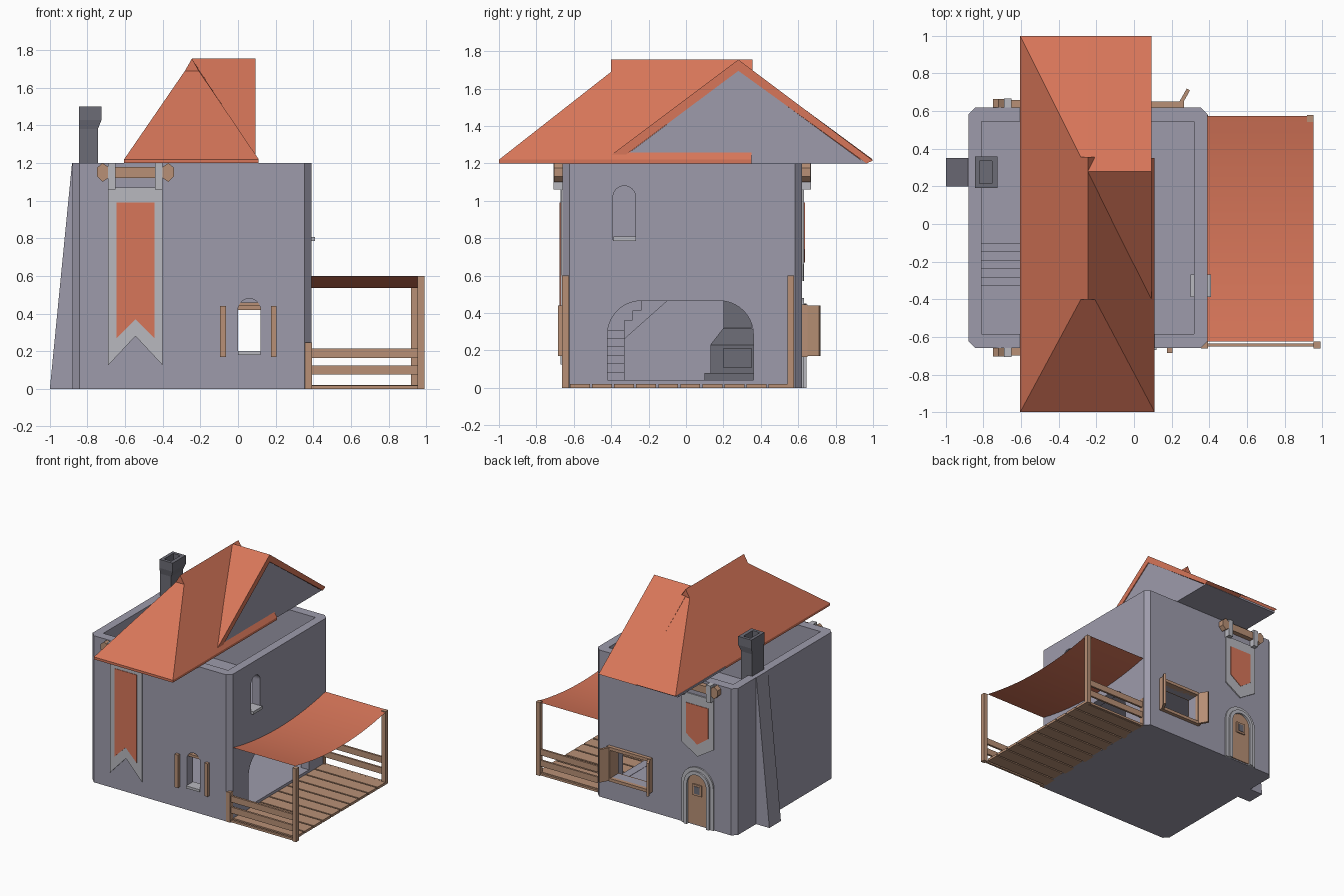
import bpy, bmesh
from math import sin, cos, pi

if "Cube" in bpy.data.objects:
    bpy.data.objects.remove(bpy.data.objects["Cube"])

def mat(name, c):
    m = bpy.data.materials.new(name)
    m.diffuse_color = (*c, 1)
    m.use_nodes = True
    m.node_tree.nodes["Principled BSDF"].inputs["Base Color"].default_value = m.diffuse_color
    return m
WALL = mat("plaster", (0.34, 0.33, 0.41))
LIGHT = mat("pale_trim", (0.48, 0.48, 0.52))
DARK = mat("dark_stone", (0.15, 0.15, 0.18))
TILE = mat("orange_cloth_tile", (0.68, 0.18, 0.10))
WOOD = mat("wood", (0.48, 0.28, 0.18))

def mesh(name, verts, faces, m, fix=True):
    bm = bmesh.new()
    vs = [bm.verts.new(v) for v in verts]
    for f in faces:
        bm.faces.new([vs[i] for i in f])
    if fix:
        bmesh.ops.recalc_face_normals(bm, faces=bm.faces)
    me = bpy.data.meshes.new(name)
    bm.to_mesh(me)
    bm.free()
    me.materials.append(m)
    ob = bpy.data.objects.new(name, me)
    bpy.context.scene.collection.objects.link(ob)
    return ob

def bridge(name, rings, m):
    n = len(rings[0])
    faces = [list(range(n)), list(range((len(rings) - 1) * n, len(rings) * n))]
    for r in range(len(rings) - 1):
        faces += [[r*n + i, r*n + (i+1) % n, (r+1)*n + (i+1) % n, (r+1)*n + i] for i in range(n)]
    return mesh(name, [v for ring in rings for v in ring], faces, m)

def prism(name, pts, axis, a, b, m):
    put = {'x': lambda p, q, t: (t, p, q), 'y': lambda p, q, t: (p, t, q), 'z': lambda p, q, t: (p, q, t)}[axis]
    return bridge(name, [[put(p, q, t) for p, q in pts] for t in (a, b)], m)

def box(name, x0, x1, y0, y1, z0, z1, m):
    return prism(name, [(x0, y0), (x1, y0), (x1, y1), (x0, y1)], 'z', z0, z1, m)

def loft(name, secs, m):
    return bridge(name, [[(a, c, z), (b, c, z), (b, d, z), (a, d, z)] for z, a, b, c, d in secs], m)

def arch(c, w, z0, z1, r=None, n=10):
    # upright outline with rounded upper corners
    r = r or w / 2
    h = w / 2 - r
    right = [(c + h + r*cos(pi/2*i/n), z1 - r + r*sin(pi/2*i/n)) for i in range(n + 1)]
    left = [(2*c - x, z) for x, z in reversed(right)]
    if h < 1e-6:
        left = left[1:]
    return [(c - w/2, z0), (c + w/2, z0)] + right + left

def cut(ob, *cutters):
    for c in cutters:
        md = ob.modifiers.new("cut", 'BOOLEAN')
        md.operation, md.solver, md.object = 'DIFFERENCE', 'EXACT', c
        c.hide_render = True
        bpy.context.view_layer.objects.active = ob
        bpy.ops.object.modifier_apply(modifier=md.name)
        bpy.data.objects.remove(c)

# House shell with chamfered corners, hollow room and openings
x0, x1, y0, y1, k = -0.88, 0.39, -0.66, 0.62, 0.037
shell = prism("house_walls", [(x0+k, y0), (x1-k, y0), (x1, y0+k), (x1, y1-k), (x1-k, y1), (x0+k, y1),
                              (x0, y1-k), (x0, y0+k)], 'z', 0, 1.2, WALL)
cut(shell,
    box("room", -0.81, 0.32, -0.585, 0.545, 0.04, 1.4, WALL),
    prism("porch_opening", arch(-0.03, 0.78, 0.042, 0.465, 0.18), 'x', 0.25, 0.5, WALL),
    prism("upper_opening", arch(-0.33, 0.12, 0.79, 1.08), 'x', 0.25, 0.5, WALL),
    prism("front_opening", arch(0.06, 0.12, 0.18, 0.48), 'y', -0.8, -0.5, WALL),
    box("back_opening", -0.10, 0.235, 0.5, 0.8, 0.19, 0.42, WALL))

# Upper floor around the stairwell
box("upper_floor", -0.60, 0.32, -0.585, 0.545, 0.58, 0.62, WALL)
box("upper_landing", -0.81, -0.60, -0.06, 0.545, 0.58, 0.62, WALL)

# Stairs: lower flight towards the left wall, then a turn to the back
for i in range(6):
    box("lower_step", -0.81, -0.32 - 0.05*i, -0.585, -0.33, 0.04 + 0.045*i, 0.085 + 0.045*i, WALL)
flight = [(-0.33, 0.26)]
for i in range(6):
    flight += [(-0.33 + 0.045*i, 0.31 + 0.0517*(i+1)), (-0.285 + 0.045*i, 0.31 + 0.0517*(i+1))]
prism("upper_flight", flight + [(-0.06, 0.50)], 'x', -0.81, -0.60, WALL)

# Fireplace, flue, chimney and outside buttress
box("hearth", -0.82, -0.55, 0.10, 0.45, 0.035, 0.08, DARK)
fire = loft("fireplace", [(0.08, -0.815, -0.6, 0.13, 0.42), (0.23, -0.815, -0.6, 0.13, 0.42),
                          (0.32, -0.815, -0.73, 0.20, 0.35)], DARK)
cut(fire, box("fire_hole", -0.76, -0.5, 0.2, 0.35, 0.11, 0.21, DARK))
flue = loft("chimney", [(0.31, -0.845, -0.745, 0.20, 0.35), (1.38, -0.845, -0.745, 0.20, 0.35),
                        (1.43, -0.845, -0.725, 0.19, 0.36), (1.5, -0.845, -0.725, 0.19, 0.36)], DARK)
cut(flue, box("flue_hole", -0.82, -0.755, 0.215, 0.335, 1.25, 1.6, DARK))
loft("chimney_buttress", [(0, -1.0, -0.86, 0.2, 0.35), (1.2, -0.882, -0.86, 0.2, 0.35)], WALL)

# Main roof: hipped with small vertical gablets at the ridge ends
L, R, M, e, t = -0.605, 0.11, -0.245, 1.22, 1.69
mesh("main_roof",
     [(L, -1, e), (R, -1, e), (M-.037, -.4, t), (M+.037, -.4, t), (M, -.4, 1.755),
      (L, 1, e), (R, .35, e), (M-.037, .355, t), (M+.037, .355, t), (M, .355, 1.755),
      (M, .28, 1.75), (M, 1, e)],
     [(0, 1, 3, 2), (2, 3, 4), (0, 2, 4, 9, 7, 5), (1, 6, 8, 9, 4, 3), (7, 9, 8), (5, 7, 10, 11)], TILE)
box("main_eaves", L, R, -1, 0.35, 1.2, e, TILE)
box("rear_soffit", L, 0.085, 0.35, 0.97, 1.2, e - 0.004, WALL)

# Cross gable: tiled chevron over a plastered triangle
prism("gable_roof", [(-0.42, 1.23), (0.28, 1.755), (1.0, 1.215), (0.965, 1.2), (0.28, 1.695), (-0.37, 1.21)],
      'x', M, 0.092, TILE)
prism("gable_wall", [(-0.38, 1.2), (0.28, 1.697), (0.96, 1.2)], 'x', M, 0.085, WALL)

# Side upper window sill
box("side_window_sill", 0.30, 0.41, -0.388, -0.268, 0.785, 0.808, LIGHT)

# Front window trim and shutters
box("front_window_sill", 0.0, 0.12, -0.67, -0.58, 0.18, 0.2, LIGHT)
box("front_window_lintel", 0.0, 0.12, -0.655, -0.60, 0.44, 0.46, WOOD)
for x in (-0.095, 0.175):
    box("front_shutter", x, x + 0.03, -0.685, -0.655, 0.17, 0.44, WOOD)

# Back window frame and open shutters
for z in (0.165, 0.42):
    box("back_window_rail", -0.13, 0.265, 0.535, 0.65, z, z + 0.025, WOOD)
for x in (-0.13, 0.235):
    box("back_window_jamb", x, x + 0.03, 0.535, 0.65, 0.165, 0.445, WOOD)
for s in (-1, 1):
    prism("back_shutter", [(0.0675 + s*p, q) for p, q in ((0.165, 0.635), (0.185, 0.63), (0.23, 0.71), (0.213, 0.72))],
          'z', 0.17, 0.44, WOOD)

# Arched back door with a two-step surround
def surround(name, w, top, t, depth):
    outer, inner = arch(-0.545, w, 0, top)[1:], arch(-0.545, w - 2*t, 0, top - t)[1:]
    outer.append((-0.545 - w/2, 0))
    inner.append((-0.545 - w/2 + t, 0))
    prism(name, outer + inner[::-1], 'y', 0.6, depth, LIGHT)
surround("door_surround_outer", 0.29, 0.48, 0.03, 0.632)
surround("door_surround_inner", 0.23, 0.45, 0.028, 0.645)
prism("back_door", arch(-0.545, 0.18, 0.01, 0.425), 'y', 0.6, 0.628, WOOD)
box("door_hatch_frame", -0.585, -0.505, 0.62, 0.638, 0.25, 0.34, WOOD)
box("door_hatch", -0.57, -0.52, 0.62, 0.641, 0.265, 0.325, DARK)

# Hanging banners, front with a swallow tail and back with a point
def banner(side, s, y, low, mid, olow, omid):
    yy = lambda d: y + s*d
    a, b, c = -0.69, -0.40, -0.545
    prism(side + "_banner", [(a, 1.07), (b, 1.07), (b, low), (c, mid), (a, low)], 'y', yy(0.002), yy(0.012), LIGHT)
    top = 0.99
    prism(side + "_banner_panel", [(c-.1, top), (c+.1, top), (c+.1, olow), (c, omid), (c-.1, olow)],
          'y', yy(0.005), yy(0.016), TILE)
    for x in (a, b - 0.04):
        box(side + "_banner_loop", x, x + 0.04, *sorted((yy(0.0), yy(0.048))), 1.06, 1.2, LIGHT)
    box(side + "_banner_pole", -0.7, -0.385, *sorted((yy(-0.01), yy(0.04))), 1.12, 1.18, WOOD)
    for d in (-1, 1):
        prism(side + "_pole_knob", [(c + d*p, q) for p, q in ((.145, 1.12), (.175, 1.1), (.205, 1.13), (.205, 1.175),
                                                              (.175, 1.2), (.145, 1.18))], 'y', yy(-0.005), yy(0.045), WOOD)
banner("front", -1, -0.66, 0.125, 0.28, 0.27, 0.37)
banner("back", 1, 0.62, 0.66, 0.57, 0.74, 0.67)

# Porch deck
for i in range(10):
    y = -0.62 + 0.118*i
    box("deck_plank", 0.37, 0.955, y, y + 0.106, 0, 0.02, WOOD)

# Porch posts and rails on the front and back ends
for side, ya, yb, xo in (("front", -0.662, -0.625, 0.955), ("back", 0.542, 0.578, 0.92)):
    box(side + "_porch_post", xo, xo + 0.035, ya, yb, 0, 0.6, WOOD)
    box(side + "_wall_post", 0.357, 0.393, ya, yb, 0, 0.245, WOOD)
    for z, h in ((0.0, 0.018), (0.075, 0.05), (0.165, 0.05)):
        box(side + "_porch_rail", 0.375, xo + 0.01, ya + 0.01, yb - 0.01, z, z + h, WOOD)

# Sagging cloth canopy
n = 14
cv = []
for i in range(n + 1):
    u = i / n
    cv += [(x, -0.625 + 1.2*u, 0.535 + 0.065*(2*u - 1)**2) for x in (0.385, 0.955)]
canopy = mesh("porch_canopy", cv, [(2*i, 2*i+1, 2*i+3, 2*i+2) for i in range(n)], TILE, False)
for p in canopy.data.polygons:
    p.use_smooth = True
